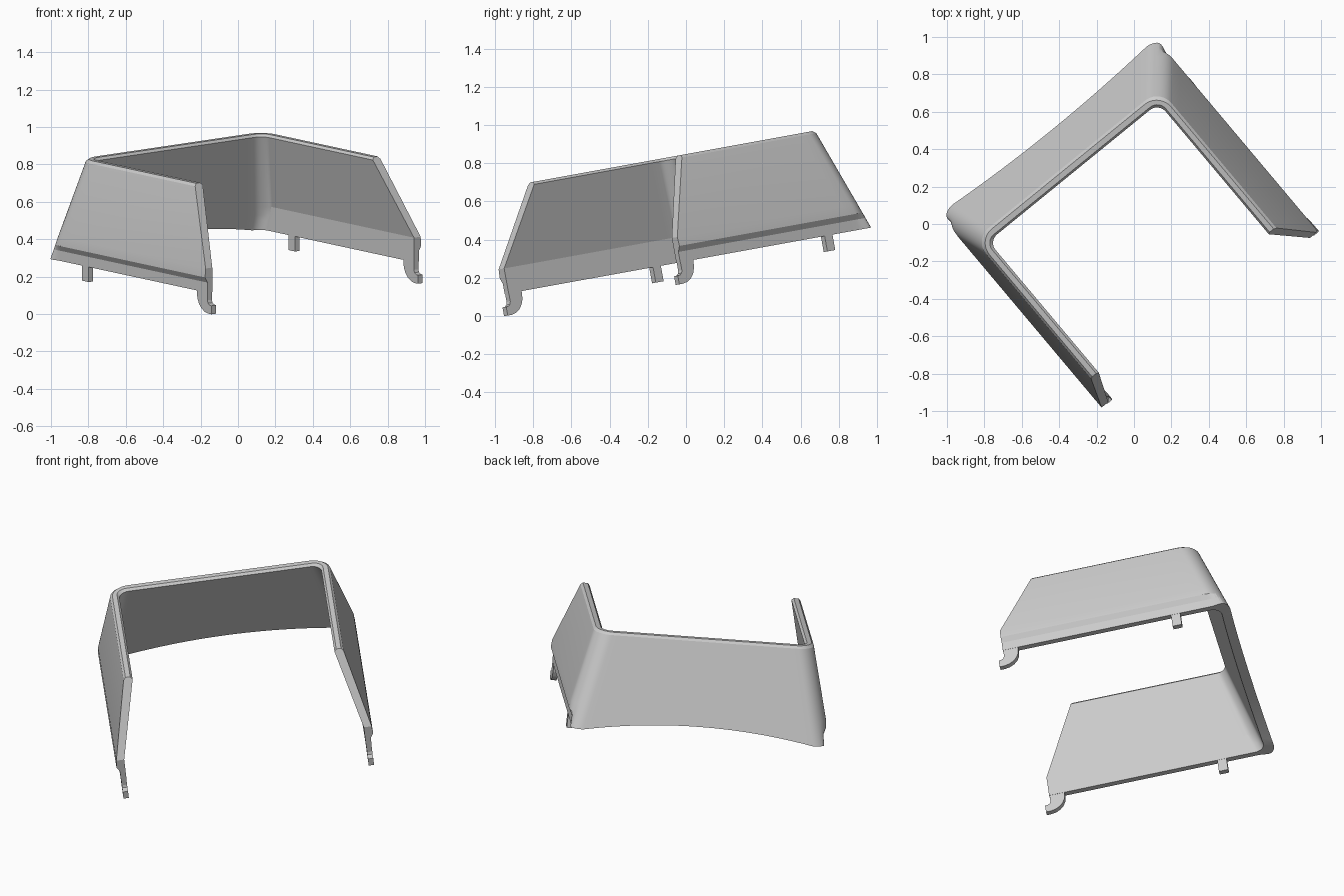
import bpy, bmesh, math
from mathutils import Matrix, Vector

if "Cube" in bpy.data.objects:
    bpy.data.objects.remove(bpy.data.objects["Cube"])

# Local frame: u along the arms, v along the back wall, w up; then turned and tilted
PLACE = (Matrix.Rotation(math.radians(10.3), 4, 'X')
         @ Matrix.Rotation(math.radians(39.6 - 90), 4, 'Z')
         @ Matrix.Translation((0, 0.025, 0)))
TOP = 0.834
DRAFT_V, DRAFT_U = 0.24, 0.27

# Wall section rows: (height, outer half width, inner half width) on the arms
ROWS = [(TOP, 0.630, 0.602), (0.820, 0.643, 0.590), (0.415, 0.746, 0.700),
        (0.367, 0.750, 0.700), (0.337, 0.733, 0.700), (0.282, 0.733, 0.700)]
ARC, BACK = 10, 28


def finish(bm, name):
    bmesh.ops.recalc_face_normals(bm, faces=bm.faces)
    bm.transform(PLACE)
    me = bpy.data.meshes.new(name)
    bm.to_mesh(me)
    bm.free()
    ob = bpy.data.objects.new(name, me)
    bpy.context.collection.objects.link(ob)
    return ob


def arm_end(w):
    return min(0.60, 0.38 + (TOP - w) * 0.22 / 0.405)


def half_path(row, inner):
    """Points of one section row from the arm end to the middle of the back."""
    w, ho, hi = ROWS[row]
    h_side = hi if inner else ho
    drop = 0.82 - w
    rim = 0.013 if row == 0 else 0
    if row == 0:
        drop = 0
    if inner:
        r, h_back, ub = 0.06, 0.590 + rim + DRAFT_V * drop, -0.538 - rim - DRAFT_U * drop
        h_back = min(h_back, h_side)
    else:
        r, h_back, ub = 0.10, 0.643 - rim + DRAFT_V * drop, -0.594 + rim - DRAFT_U * drop
    pts = [Vector((arm_end(w), h_side, w)), Vector((ub + r + 0.06, h_side, w))]
    # rounded corner, blending from arm section to plain back section
    for i in range(ARC + 1):
        t = i / ARC
        k = min(1, t * 1.6)
        k = k * k * (3 - 2 * k)
        h = h_side + (h_back - h_side) * k
        a = t * math.pi / 2
        pts.append(Vector((ub + r - r * math.sin(a), h - r + r * math.cos(a), w)))
    # back wall with its arched lower edge
    v0 = h_back - r
    for i in range(1, BACK // 2 + 1):
        x = 1 - i / (BACK // 2)
        lift = 0.062 / 0.54 * drop * (1 - x * x) if row else 0
        s = DRAFT_U * lift
        pts.append(Vector((ub + s, v0 * x, w + lift)))
    return pts


# Cover shell: three tapered walls in one U
bm = bmesh.new()
grid = {}
for inner in (False, True):
    for row in range(len(ROWS)):
        half = half_path(row, inner)
        full = [Vector((p.x, -p.y, p.z)) for p in half] + half[-2::-1]
        grid[inner, row] = [bm.verts.new(p) for p in full]
n = len(grid[False, 0])
last = len(ROWS) - 1
for j in range(n - 1):
    for inner in (False, True):
        for r in range(last):
            a, b = grid[inner, r], grid[inner, r + 1]
            bm.faces.new((a[j], a[j + 1], b[j + 1], b[j]))
    for r in (0, last):
        a, b = grid[False, r], grid[True, r]
        bm.faces.new((a[j], a[j + 1], b[j + 1], b[j]))
for j in (0, n - 1):
    for r in range(last):
        bm.faces.new((grid[False, r][j], grid[False, r + 1][j],
                      grid[True, r + 1][j], grid[True, r][j]))
shell = finish(bm, "cover_shell")
bpy.context.view_layer.objects.active = shell
shell.select_set(True)
bpy.ops.object.shade_smooth_by_angle(angle=math.radians(12.5))
shell.select_set(False)


def prism(name, profile, side):
    """Extrude a (u, w) outline through the skirt thickness."""
    bm = bmesh.new()
    a = [bm.verts.new((u, side * 0.701, w)) for u, w in profile]
    b = [bm.verts.new((u, side * 0.732, w)) for u, w in profile]
    bm.faces.new(a)
    bm.faces.new(b)
    for i in range(len(a)):
        k = (i + 1) % len(a)
        bm.faces.new((a[i], a[k], b[k], b[i]))
    return finish(bm, name)


# Hooks at the arm ends and locating pegs near the back corners
HOOK = [(0.598, 0.32), (0.598, 0.24), (0.603, 0.225), (0.615, 0.217), (0.632, 0.215),
        (0.632, 0.169), (0.605, 0.169), (0.575, 0.175), (0.548, 0.190), (0.527, 0.212),
        (0.514, 0.240), (0.510, 0.270), (0.510, 0.32)]
PEG = [(-0.452, 0.20), (-0.398, 0.20), (-0.398, 0.34), (-0.452, 0.34)]
for side, label in ((-1, "left"), (1, "right")):
    prism(label + "_hook", HOOK, side)
    prism(label + "_peg", PEG, side)
